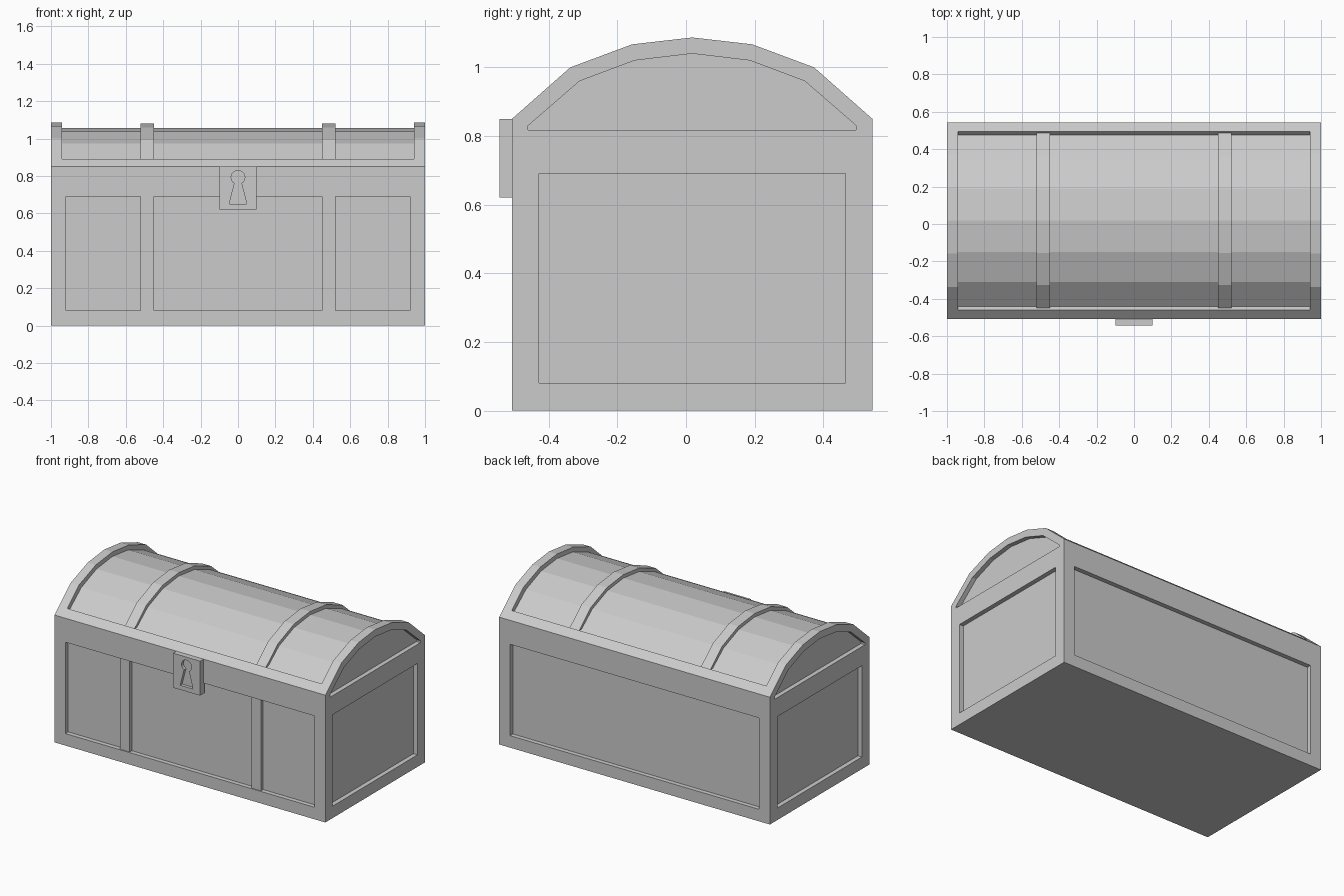
import bpy, bmesh, math
from mathutils import Vector

cube = bpy.data.objects.get("Cube")
if cube:
    bpy.data.objects.remove(cube, do_unlink=True)

grey = bpy.data.materials.new("plain grey")
grey.use_nodes = True
COLOUR = (0.6, 0.6, 0.6, 1)
grey.diffuse_color = COLOUR
grey.node_tree.nodes["Principled BSDF"].inputs["Base Color"].default_value = COLOUR

MID = 0.018              # y of the chest's centre line
FRONT, BACK = -0.507, 0.543
DEPTH = 0.03             # depth of the sunken panels


def prism(name, points, lo, hi, axis="x"):
    """Extrude a flat outline along x (points are y, z) or along y (points are x, z)."""
    place = {"x": lambda p, t: Vector((t, p[0], p[1])),
             "y": lambda p, t: Vector((p[0], t, p[1]))}[axis]
    bm = bmesh.new()
    face = bm.faces.new([bm.verts.new(place(p, lo)) for p in points])
    side = bmesh.ops.extrude_face_region(bm, geom=[face])
    verts = [v for v in side["geom"] if isinstance(v, bmesh.types.BMVert)]
    bmesh.ops.translate(bm, verts=verts, vec=place((0, 0), hi - lo))
    bmesh.ops.recalc_face_normals(bm, faces=bm.faces)
    mesh = bpy.data.meshes.new(name)
    bm.to_mesh(mesh)
    bm.free()
    obj = bpy.data.objects.new(name, mesh)
    mesh.materials.append(grey)
    bpy.context.collection.objects.link(obj)
    return obj


def rect(a, b, low, high):
    return [(a, low), (b, low), (b, high), (a, high)]


def arch(half):
    """Mirror a half outline, running from the back edge up to the ridge, about the centre line."""
    front = [(MID - d, z) for d, z in reversed(half) if d > 0]
    return [(MID + d, z) for d, z in half] + front


def carve(target, cutter):
    cutter.hide_render = True
    mod = target.modifiers.new("carve", "BOOLEAN")
    mod.operation = "DIFFERENCE"
    mod.solver = "EXACT"
    mod.object = cutter
    bpy.context.view_layer.objects.active = target
    bpy.ops.object.modifier_apply(modifier=mod.name)
    bpy.data.objects.remove(cutter, do_unlink=True)


# Chest: box and arched lid in one solid
chest = prism("chest", arch([(0.525, 0), (0.525, 0.85), (0.355, 1.0), (0.175, 1.067), (0, 1.087)]), -1, 1)

# Sunken panels on the front and back
panel = rect(-0.92, 0.92, 0.08, 0.69)
carve(chest, prism("front_cutter", panel, FRONT - 0.1, FRONT + DEPTH, "y"))
carve(chest, prism("back_cutter", panel, BACK - DEPTH, BACK + 0.1, "y"))

# Sunken panels on both ends, in the box and in the lid
end_panel = rect(MID - 0.447, MID + 0.447, 0.08, 0.69)
end_arch = arch([(0.478, 0.817), (0.478, 0.83), (0.328, 0.96), (0.168, 1.02), (0, 1.04)])
for s in (-1, 1):
    lo, hi = sorted((s * (1 - DEPTH), s * 1.1))
    for outline in (end_panel, end_arch):
        carve(chest, prism("end_cutter", outline, lo, hi))

# Sunken curved panel over the lid
lid_floor = arch([(0.458, 0.87), (0.328, 0.975), (0.168, 1.037), (0, 1.057)])
above = [(MID - 0.511, 0.93), (MID - 0.511, 1.3), (MID + 0.511, 1.3), (MID + 0.511, 0.93)]
carve(chest, prism("lid_cutter", lid_floor + above, -0.94, 0.94))

# Straps over the lid and down the front
strap = arch([(0.468, 0.883), (0.343, 0.992), (0.172, 1.06), (0, 1.08)])
for side, s in (("right", -1), ("left", 1)):
    lo, hi = sorted((s * 0.45, s * 0.52))
    prism(side + "_lid_strap", strap, lo, hi)
    prism(side + "_front_strap", rect(lo, hi, 0.08, 0.69), FRONT + 0.007, FRONT + DEPTH + 0.01, "y")

# Lock plate with a sunken keyhole
lock = prism("lock_plate", rect(-0.1, 0.1, 0.62, 0.85), -0.543, FRONT + 0.01, "y")
angles = [math.radians(-60 + 300 * i / 14) for i in range(15)]
keyhole = [(0.037 * math.cos(a), 0.793 + 0.037 * math.sin(a)) for a in angles]
keyhole += [(-0.047, 0.65), (0.047, 0.65)]
carve(lock, prism("keyhole_cutter", keyhole, -0.6, -0.522, "y"))
